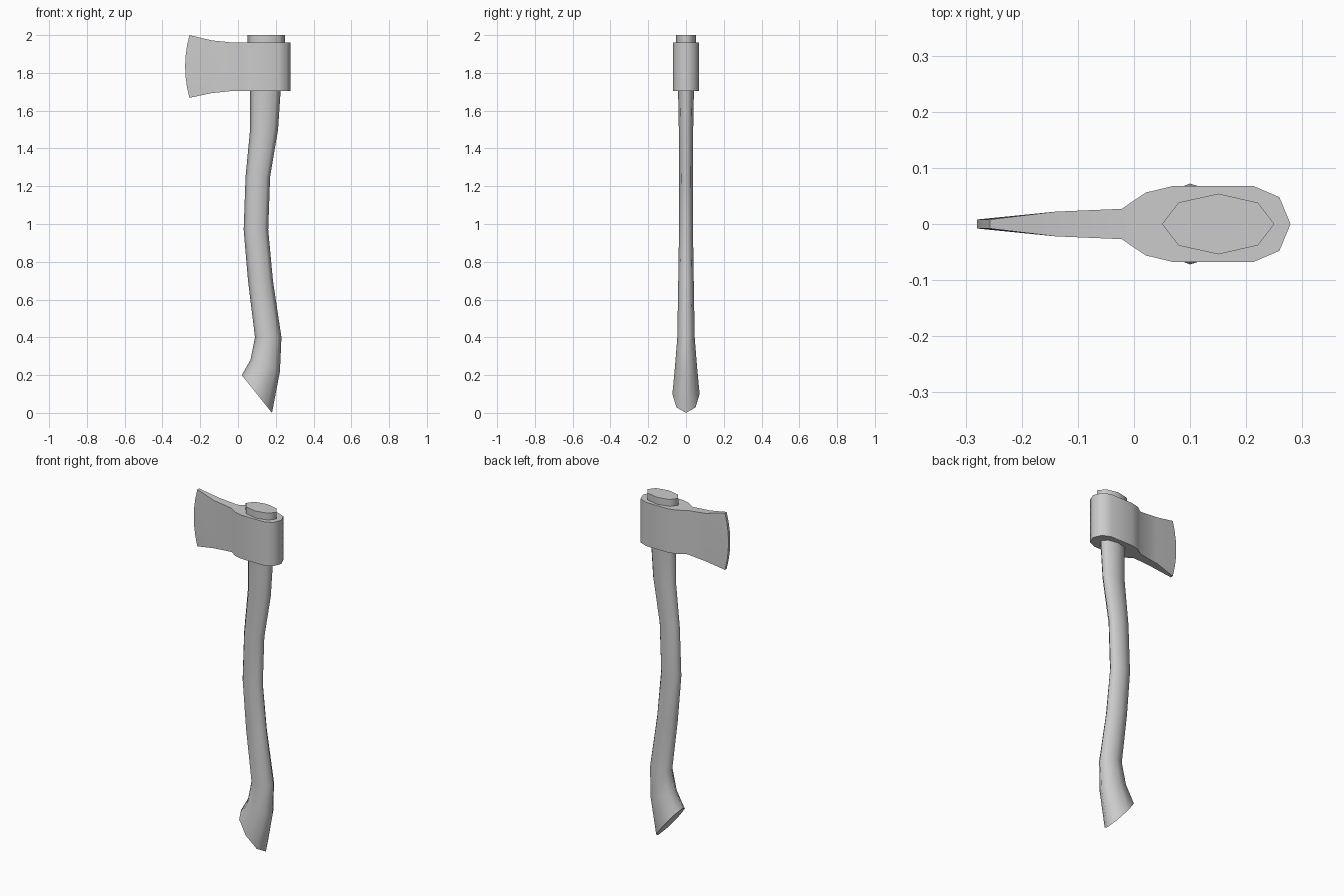
import bpy, bmesh, math

if "Cube" in bpy.data.objects:
    bpy.data.objects.remove(bpy.data.objects["Cube"])


def loft(name, rings, cap):
    """Skin a stack of equal rings, close both ends, keep rims and hard corners sharp."""
    bm = bmesh.new()
    rows = [[bm.verts.new(p) for p in ring] for ring in rings]
    n = len(rows[0])
    for a, b in zip(rows, rows[1:]):
        for i in range(n):
            j = (i + 1) % n
            bm.faces.new((a[i], a[j], b[j], b[i]))
    caps = set()
    for row in (rows[0], rows[-1]):
        for ids in cap(n):
            caps.add(bm.faces.new([row[i] for i in ids]))
    bmesh.ops.recalc_face_normals(bm, faces=bm.faces)
    for f in bm.faces:
        f.smooth = True
    for e in bm.edges:
        rim = sum(f in caps for f in e.link_faces) == 1
        e.smooth = not (rim or e.calc_face_angle(0) > math.radians(80))
    me = bpy.data.meshes.new(name)
    bm.to_mesh(me)
    bm.free()
    ob = bpy.data.objects.new(name, me)
    bpy.context.collection.objects.link(ob)
    return ob


# Handle: eight-sided rings given by left x, z, right x, z and half depth
handle_sections = [
    (0.02, 0.20, 0.18, 0.00, 0.072),
    (0.066, 0.28, 0.222, 0.22, 0.058),
    (0.09, 0.40, 0.23, 0.40, 0.046),
    (0.053, 0.70, 0.185, 0.70, 0.041),
    (0.03, 0.97, 0.16, 0.97, 0.037),
    (0.04, 1.25, 0.17, 1.25, 0.036),
    (0.064, 1.50, 0.212, 1.50, 0.038),
    (0.064, 1.71, 0.226, 1.71, 0.042),
    (0.05, 1.95, 0.25, 1.95, 0.054),
    (0.05, 2.00, 0.25, 2.00, 0.054),
]
rings = []
for lx, lz, rx, rz, d in handle_sections:
    ring = []
    for k in range(8):
        a = math.tau * k / 8
        c, s = math.cos(a), math.sin(a)
        ring.append(((lx + rx) / 2 + (rx - lx) / 2 * c, d * s,
                     (lz + rz) / 2 + (rz - lz) / 2 * c))
    rings.append(ring)
loft("handle", rings, lambda n: [range(n)])

# Axe head: half outline from edge to poll as x, half thickness, bottom z, top z, edge bow
head_outline = [
    (-0.257, 0.008, 1.668, 2.000, 0.023),
    (-0.14, 0.022, 1.693, 1.972, 0),
    (-0.022, 0.027, 1.705, 1.960, 0),
    (0.021, 0.056, 1.705, 1.960, 0),
    (0.071, 0.068, 1.705, 1.960, 0),
    (0.212, 0.068, 1.705, 1.960, 0),
    (0.259, 0.048, 1.705, 1.960, 0),
    (0.279, 0.0, 1.705, 1.960, 0),
]
rings = []
for k in range(7):
    t = k / 6
    side = [(x - bow * (1 - (2 * t - 1) ** 2), y, lo + (hi - lo) * t)
            for x, y, lo, hi, bow in head_outline]
    rings.append(side + [(x, -y, z) for x, y, z in reversed(side[:-1])])


def strip_cap(n):
    # Cross strips between the mirrored sides, ending in a triangle at the poll
    return [[i, i + 1, n - 2 - i, n - 1 - i][: 4 if i < n // 2 - 1 else 2]
            + ([n - 1 - i] if i == n // 2 - 1 else []) for i in range(n // 2)]


loft("axe_head", rings, strip_cap)
